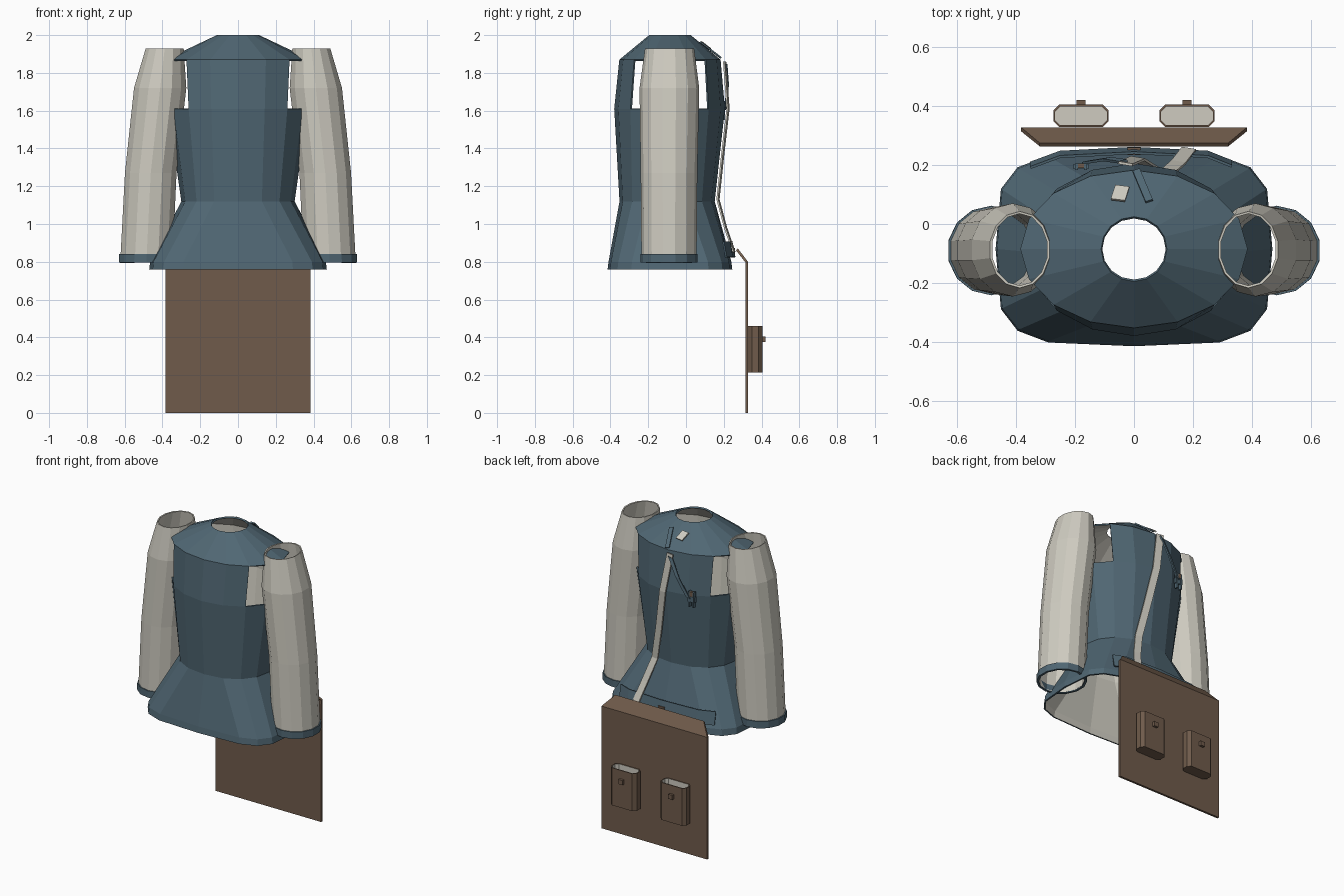
import bpy, bmesh, math
from mathutils import Vector

if "Cube" in bpy.data.objects:
    bpy.data.objects.remove(bpy.data.objects["Cube"])


def material(name, rgb):
    m = bpy.data.materials.new(name)
    m.diffuse_color = (*rgb, 1)
    m.use_nodes = True
    m.node_tree.nodes["Principled BSDF"].inputs["Base Color"].default_value = m.diffuse_color
    return m


BLUE = material("slate_blue_cloth", (0.080, 0.135, 0.172))
BEIGE = material("pale_beige_lining", (0.62, 0.60, 0.53))
BROWN = material("brown_leather", (0.160, 0.105, 0.070))


def make(name, verts, faces, mats):
    me = bpy.data.meshes.new(name)
    me.from_pydata([tuple(v) for v in verts], [], faces)
    for m in mats:
        me.materials.append(m)
    ob = bpy.data.objects.new(name, me)
    bpy.context.collection.objects.link(ob)
    return ob


def shell(ob, thick, inner=0):
    s = ob.modifiers.new("thickness", 'SOLIDIFY')
    s.thickness, s.offset = thick, -1
    s.material_offset = inner


def loft(name, rings, n, mats, thick, skip=lambda r, k: False):
    """Open tube; each ring is (z, centre x, centre y, rx, ry, squareness power)."""
    def sp(v, p):
        return math.copysign(abs(v) ** p, v) if abs(v) > 1e-6 else 0
    verts, faces = [], []
    for z, cx, cy, rx, ry, p in rings:
        for k in range(n):
            a = 2 * math.pi * k / n
            verts.append((cx + rx * sp(math.sin(a), p), cy - ry * sp(math.cos(a), p), z))
    for r in range(len(rings) - 1):
        for k in range(n):
            if not skip(r, k):
                j = (k + 1) % n
                faces.append((r * n + k, r * n + j, (r + 1) * n + j, (r + 1) * n + k))
    ob = make(name, verts, faces, mats)
    shell(ob, thick, len(mats) - 1)
    return ob


def box(name, centre, size, mat):
    bm = bmesh.new()
    bmesh.ops.create_cube(bm, size=1)
    bmesh.ops.scale(bm, vec=size, verts=bm.verts)
    bmesh.ops.translate(bm, vec=centre, verts=bm.verts)
    ob = make(name, [], [], [mat])
    bm.to_mesh(ob.data)
    bm.free()
    return ob


def ribbon(name, points, half_width, mat, thick=0.009):
    """Strip along points, widened by the half_width vector."""
    w = Vector(half_width)
    verts = [Vector(p) + s * w for p in points for s in (-1, 1)]
    faces = [(2 * i, 2 * i + 1, 2 * i + 3, 2 * i + 2) for i in range(len(points) - 1)]
    ob = make(name, verts, faces, [mat])
    shell(ob, thick)
    return ob


# Tunic body with flared skirt, arm openings, shoulder yoke and neck hole
loft("tunic_body", [
    (0.76, 0, -0.085, 0.470, 0.330, 0.5),
    (0.80, 0, -0.085, 0.465, 0.325, 0.5),
    (1.12, 0, -0.100, 0.300, 0.252, 0.9),
    (1.61, 0, -0.087, 0.370, 0.293, 1),
    (1.87, 0, -0.085, 0.386, 0.268, 1),
    (2.00, 0, -0.085, 0.112, 0.110, 1)],
    16, [BLUE, BEIGE], 0.010,
    skip=lambda r, k: r == 3 and (2 <= k <= 5 or 10 <= k <= 13))

# Sleeves and cuffs
for s, side in ((-1, "left"), (1, "right")):
    loft(side + "_sleeve", [
        (0.80, s * 0.485, -0.09, 0.142, 0.146, 1),
        (1.27, s * 0.462, -0.09, 0.140, 0.150, 1),
        (1.72, s * 0.412, -0.088, 0.142, 0.158, 1),
        (1.93, s * 0.388, -0.087, 0.103, 0.130, 1)],
        14, [BEIGE], 0.008)
    loft(side + "_cuff", [
        (0.795, s * 0.485, -0.09, 0.149, 0.152, 1),
        (0.840, s * 0.484, -0.09, 0.149, 0.152, 1)],
        14, [BLUE], 0.014)

# Back apron: hanging panel and bent, narrowing top flap
apron = make("back_apron",
             [(-.383, .328, 0), (.383, .328, 0), (.383, .328, .80), (-.383, .328, .80),
              (.32, .275, .87), (-.32, .275, .87)],
             [(1, 0, 3, 2), (2, 3, 5, 4)], [BROWN])
shell(apron, 0.014)

# Open pouches with chamfered corners and knobs
for s, side in ((-1, "left"), (1, "right")):
    cx, cy, hx, hy, c = s * 0.18, 0.367, 0.094, 0.038, 0.02
    outline = [(-hx + c, -hy), (hx - c, -hy), (hx, -hy + c), (hx, hy - c),
               (hx - c, hy), (-hx + c, hy), (-hx, hy - c), (-hx, -hy + c)]
    v = [(cx + x, cy + y, z) for z in (0.215, 0.46) for x, y in outline]
    f = [(k, (k + 1) % 8, 8 + (k + 1) % 8, 8 + k) for k in range(8)] + [tuple(range(7, -1, -1))]
    shell(make(side + "_pouch", v, f, [BROWN, BEIGE]), 0.007, 1)
    box(side + "_pouch_knob", (cx, 0.411, 0.39), (0.03, 0.02, 0.03), BROWN)

# Diagonal strap down the back
ribbon("back_strap", [(-.03, .200, 1.86), (.012, .218, 1.61), (.06, .188, 1.35),
                      (.105, .165, 1.13), (.15, .205, .98), (.185, .250, .85)],
       (-0.024, 0.004, 0), BEIGE)

# Short dark strap and its clip
ribbon("short_strap", [(-.035, .208, 1.84), (-.09, .216, 1.73), (-.16, .205, 1.61)],
       (-0.014, -0.003, -0.006), BLUE)
box("strap_clip_bar", (-.18, .195, 1.60), (0.05, 0.018, 0.035), BLUE)
for x in (-.195, -.165):
    box("strap_clip_prong", (x, .195, 1.60), (0.010, 0.022, 0.10), BLUE)
box("strap_clip_pin", (-.18, .198, 1.635), (0.02, 0.016, 0.03), BROWN)

# Strap pieces showing on the yoke
ribbon("yoke_patch", [(-.055, .078, 1.960), (-.040, .125, 1.924)], (-0.024, 0.003, -0.001), BEIGE)
ribbon("yoke_strap", [(.008, .180, 1.878), (.052, .075, 1.958)], (0.012, 0.004, -0.002), BLUE)

# Belt tab across the back of the skirt, with a stud
ribbon("back_belt", [(.33, .200, .865), (.25, .232, .865), (0, .245, .865),
                     (-.25, .232, .865), (-.35, .195, .865)], (0, -0.008, 0.042), BLUE)
box("belt_stud", (0, .247, .85), (0.045, 0.025, 0.045), BROWN)
